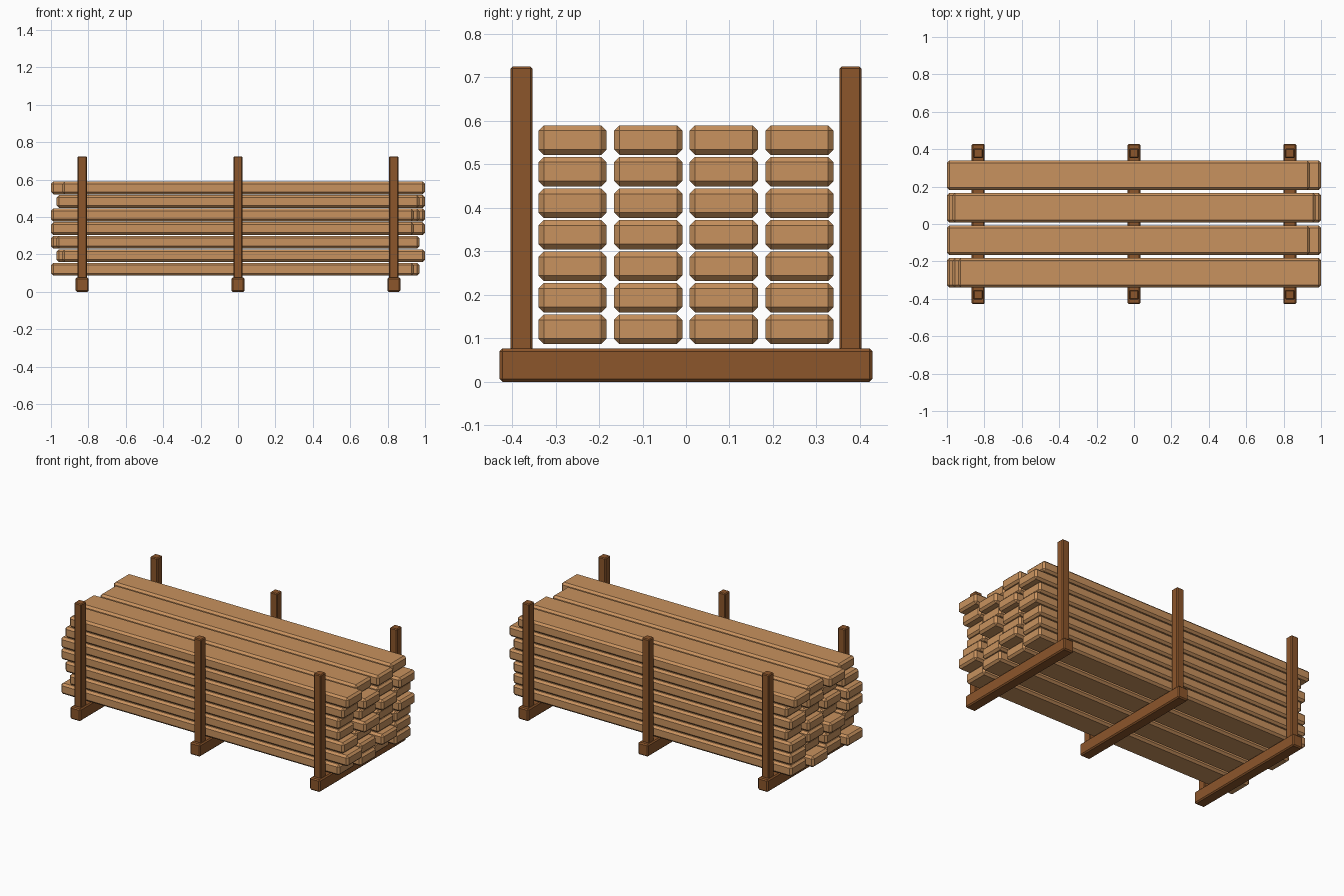
import bpy
import bmesh

cube = bpy.data.objects.get("Cube")
if cube:
    bpy.data.objects.remove(cube, do_unlink=True)


def make_material(name, rgb):
    mat = bpy.data.materials.new(name)
    mat.use_nodes = True
    color = (*rgb, 1.0)
    mat.diffuse_color = color
    mat.node_tree.nodes["Principled BSDF"].inputs["Base Color"].default_value = color
    return mat


def chamfered_box(name, center, size, chamfer, mat):
    """Box with flat single-step chamfers on every edge."""
    bm = bmesh.new()
    bmesh.ops.create_cube(bm, size=1.0)
    bmesh.ops.scale(bm, vec=size, verts=bm.verts)
    bmesh.ops.bevel(bm, geom=bm.edges[:], offset=chamfer, segments=1,
                    affect='EDGES', clamp_overlap=True)
    mesh = bpy.data.meshes.new(name)
    bm.to_mesh(mesh)
    bm.free()
    mesh.materials.append(mat)
    obj = bpy.data.objects.new(name, mesh)
    obj.location = center
    bpy.context.collection.objects.link(obj)
    return obj


light_wood = make_material("light_wood", (0.578, 0.287, 0.112))
dark_wood = make_material("dark_wood", (0.262, 0.093, 0.024))

# Rack: three bearers, each with a front and back post
BEARER_HEIGHT = 0.077
POST_TOP = 0.725
for label, x in (("right", -0.833), ("middle", 0.0), ("left", 0.833)):
    chamfered_box(f"{label}_bearer", (x, 0, BEARER_HEIGHT / 2),
                  (0.07, 0.858, BEARER_HEIGHT), 0.007, dark_wood)
    for side, y in (("front", -0.378), ("back", 0.378)):
        height = POST_TOP - BEARER_HEIGHT + 0.005
        chamfered_box(f"{label}_{side}_post", (x, y, POST_TOP - height / 2),
                      (0.05, 0.051, height), 0.005, dark_wood)

# Plank stack: one string per layer from the bottom up, one sign per plank
# from front to back, giving which way that plank slides along x
SLIDES = ("-0-0", "+0+0", "0-00", "-+0+", "-0+0", "0+0+", "+-0-")
SHIFT = {"-": -0.03, "0": 0.0, "+": 0.03}
for layer, row in enumerate(SLIDES):
    for column, sign in enumerate(row):
        y = (column - 1.5) * 0.174
        z = 0.121 + layer * 0.0725
        chamfered_box(f"plank_{layer + 1}_{column + 1}", (SHIFT[sign], y, z),
                      (1.94, 0.157, 0.068), 0.0125, light_wood)
